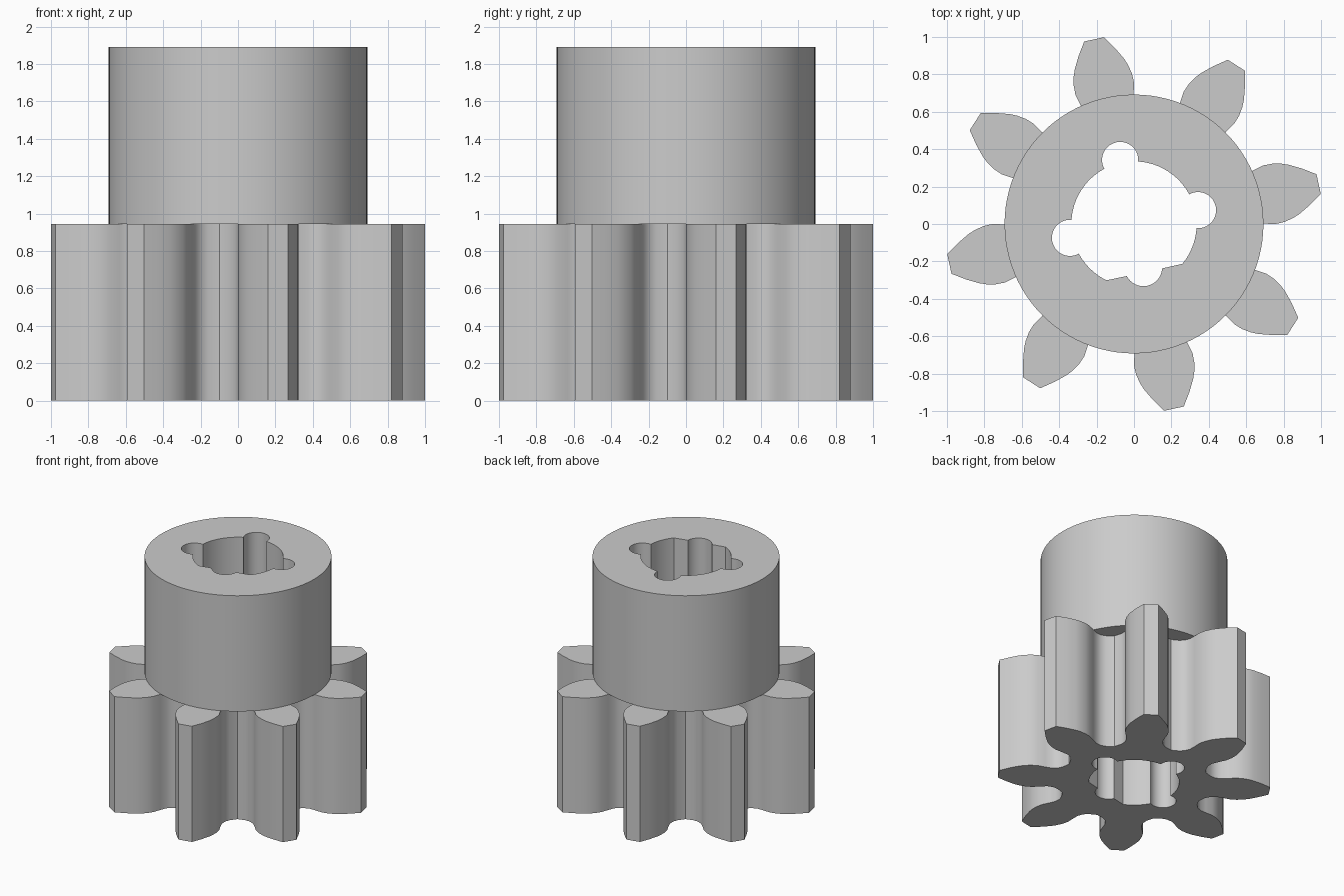
import bpy, bmesh, math
from mathutils import Vector, Matrix

cube = bpy.data.objects.get("Cube")
if cube:
    bpy.data.objects.remove(cube, do_unlink=True)

STEP_Z, TOP_Z = 0.945, 1.89
HUB_R, BORE_R = 0.692, 0.335
TURN = math.radians(12.2)      # shared rotation of the teeth and the bore
TEETH = 8

grey = bpy.data.materials.new("plain grey")
grey.use_nodes = True
grey.diffuse_color = (0.6, 0.6, 0.6, 1)
grey.node_tree.nodes["Principled BSDF"].inputs["Base Color"].default_value = (0.6, 0.6, 0.6, 1)


def arc(radius, start, end, count, centre=(0, 0)):
    """Points along an arc, angles in degrees."""
    points = []
    for i in range(count + 1):
        a = math.radians(start + (end - start) * i / count)
        points.append(Vector((centre[0] + radius * math.cos(a),
                              centre[1] + radius * math.sin(a))))
    return points


def turned(points, angle):
    rotation = Matrix.Rotation(angle, 2)
    return [rotation @ p for p in points]


def bore_outline():
    """Round bore with a flat at the front and four rounded lobes."""
    a, d = 0.097, 0.35
    beta = math.degrees(math.acos(((BORE_R**2 - a**2 + d**2) / (2 * d) - d) / a))
    edge = math.degrees(math.asin(a * math.sin(math.radians(beta)) / BORE_R))
    flat = 38.3
    points = []
    for k in range(3):
        lobe = arc(a, -beta, beta, 20, (d, 0))
        points += turned(lobe, k * math.pi / 2)
        end = 90 - (edge if k < 2 else flat)
        side = arc(BORE_R, edge, end, 12)
        points += turned(side if k == 2 else side[1:-1], k * math.pi / 2)[(k == 2):]
    points += turned(arc(0.1, -75, 75, 16, (0.238, 0)), 1.5 * math.pi)
    points += arc(BORE_R, 270 + flat, 360 - edge, 10)[:-1]
    return turned(points, TURN)


def gear_outline():
    """One half tooth mirrored and repeated around the axis."""
    half = [(1.01, 0.054), (0.94, 0.1), (0.875, 0.135), (0.84, 0.148),
            (0.79, 0.159), (0.74, 0.16), (0.68, 0.145), (0.63, 0.135),
            (0.585, 0.143), (0.55, 0.165)]
    upper = [Vector(p) for p in half]
    lower = [Vector((x, -y)) for x, y in reversed(half)]
    root = arc(0.552, 22.5, 22.5, 1)[:1]
    tooth = lower + upper + root
    points = []
    for k in range(TEETH):
        points += turned(tooth, TURN + k * 2 * math.pi / TEETH)
    return points


def extruded(name, outer, inner, bottom, top):
    """Solid between two heights from an outline with a hole."""
    bm = bmesh.new()
    edges = []
    for loop in (outer, inner):
        verts = [bm.verts.new((p.x, p.y, bottom)) for p in loop]
        edges += [bm.edges.new((v, verts[(i + 1) % len(verts)]))
                  for i, v in enumerate(verts)]
    bmesh.ops.triangle_fill(bm, edges=edges, use_beauty=True, normal=(0, 0, -1))
    grown = bmesh.ops.extrude_face_region(bm, geom=bm.faces[:], use_keep_orig=True)
    moved = [g for g in grown["geom"] if isinstance(g, bmesh.types.BMVert)]
    bmesh.ops.translate(bm, verts=moved, vec=(0, 0, top - bottom))
    bmesh.ops.recalc_face_normals(bm, faces=bm.faces[:])
    mesh = bpy.data.meshes.new(name)
    bm.to_mesh(mesh)
    bm.free()
    mesh.materials.append(grey)
    obj = bpy.data.objects.new(name, mesh)
    bpy.context.collection.objects.link(obj)
    bpy.ops.object.select_all(action="DESELECT")
    obj.select_set(True)
    bpy.context.view_layer.objects.active = obj
    bpy.ops.object.shade_smooth_by_angle(angle=math.radians(32))
    return obj


# Toothed lower half and round collar, both pierced by the keyed bore
bore = bore_outline()
extruded("pinion_teeth", gear_outline(), bore, 0, STEP_Z)
extruded("round_collar", arc(HUB_R, 0, 360, 96)[:-1], bore, STEP_Z, TOP_Z)
